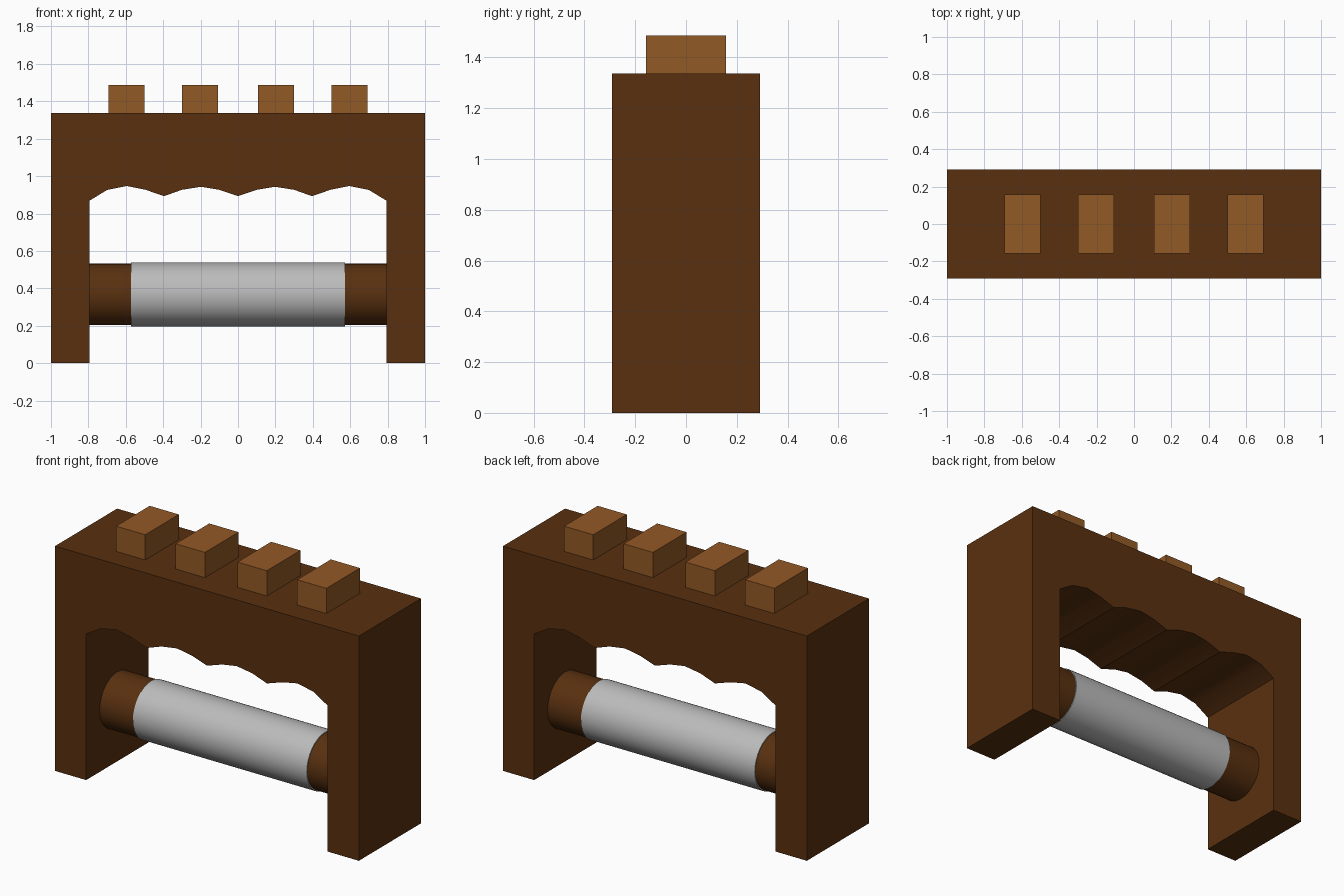
import bpy, bmesh, math

if "Cube" in bpy.data.objects:
    bpy.data.objects.remove(bpy.data.objects["Cube"])


def material(name, rgb):
    m = bpy.data.materials.new(name)
    m.diffuse_color = (*rgb, 1)
    m.use_nodes = True
    m.node_tree.nodes["Principled BSDF"].inputs["Base Color"].default_value = m.diffuse_color
    return m


dark_wood = material("dark wood", (0.10, 0.030, 0.005))
light_wood = material("light wood", (0.29, 0.100, 0.019))
grey = material("pale grey", (0.50, 0.50, 0.50))


def finish(bm, name, mat, smooth=False):
    bmesh.ops.recalc_face_normals(bm, faces=bm.faces)
    me = bpy.data.meshes.new(name)
    bm.to_mesh(me)
    bm.free()
    me.materials.append(mat)
    ob = bpy.data.objects.new(name, me)
    bpy.context.collection.objects.link(ob)
    if smooth:
        bpy.ops.object.select_all(action='DESELECT')
        ob.select_set(True)
        bpy.context.view_layer.objects.active = ob
        bpy.ops.object.shade_smooth_by_angle(angle=math.radians(30))
    return ob


def block(name, x0, x1, y0, y1, z0, z1, mat):
    bm = bmesh.new()
    bmesh.ops.create_cube(bm, size=1)
    for v in bm.verts:
        v.co = (x1 if v.co.x > 0 else x0, y1 if v.co.y > 0 else y0, z1 if v.co.z > 0 else z0)
    return finish(bm, name, mat)


def rod(name, half_len, radius, mat):
    # horizontal cylinder along x
    bm = bmesh.new()
    bmesh.ops.create_cone(bm, cap_ends=True, segments=32, radius1=radius,
                          radius2=radius, depth=half_len * 2)
    for v in bm.verts:
        x, y, z = v.co
        v.co = (z, y, x + 0.368)
    return finish(bm, name, mat, True)


# Arched frame with finger scallops under the top beam
half = [(0.795, 0.868), (0.7, 0.926), (0.595, 0.947), (0.495, 0.927), (0.395, 0.893),
        (0.3, 0.927), (0.197, 0.943), (0.1, 0.927)]
scallops = half + [(0, 0.893)] + [(-x, z) for x, z in reversed(half)]
profile = [(-1, 0), (-1, 1.337), (1, 1.337), (1, 0), (0.795, 0)] + scallops + [(-0.795, 0)]
bm = bmesh.new()
face = bm.faces.new([bm.verts.new((x, -0.292, z)) for x, z in profile])
ext = bmesh.ops.extrude_face_region(bm, geom=[face], use_keep_orig=True)
for e in ext["geom"]:
    if isinstance(e, bmesh.types.BMVert):
        e.co.y = 0.292
finish(bm, "handle_frame", dark_wood, True)

# Four knuckle blocks on top
for i, (a, b) in enumerate([(-0.692, -0.5), (-0.3, -0.107), (0.107, 0.3), (0.5, 0.692)]):
    block(f"top_block_{i + 1}", a, b, -0.158, 0.158, 1.30, 1.487, light_wood)

# Grip bar and its grey sleeve
rod("grip_bar", 0.85, 0.165, dark_wood)
rod("grip_sleeve", 0.572, 0.171, grey)
